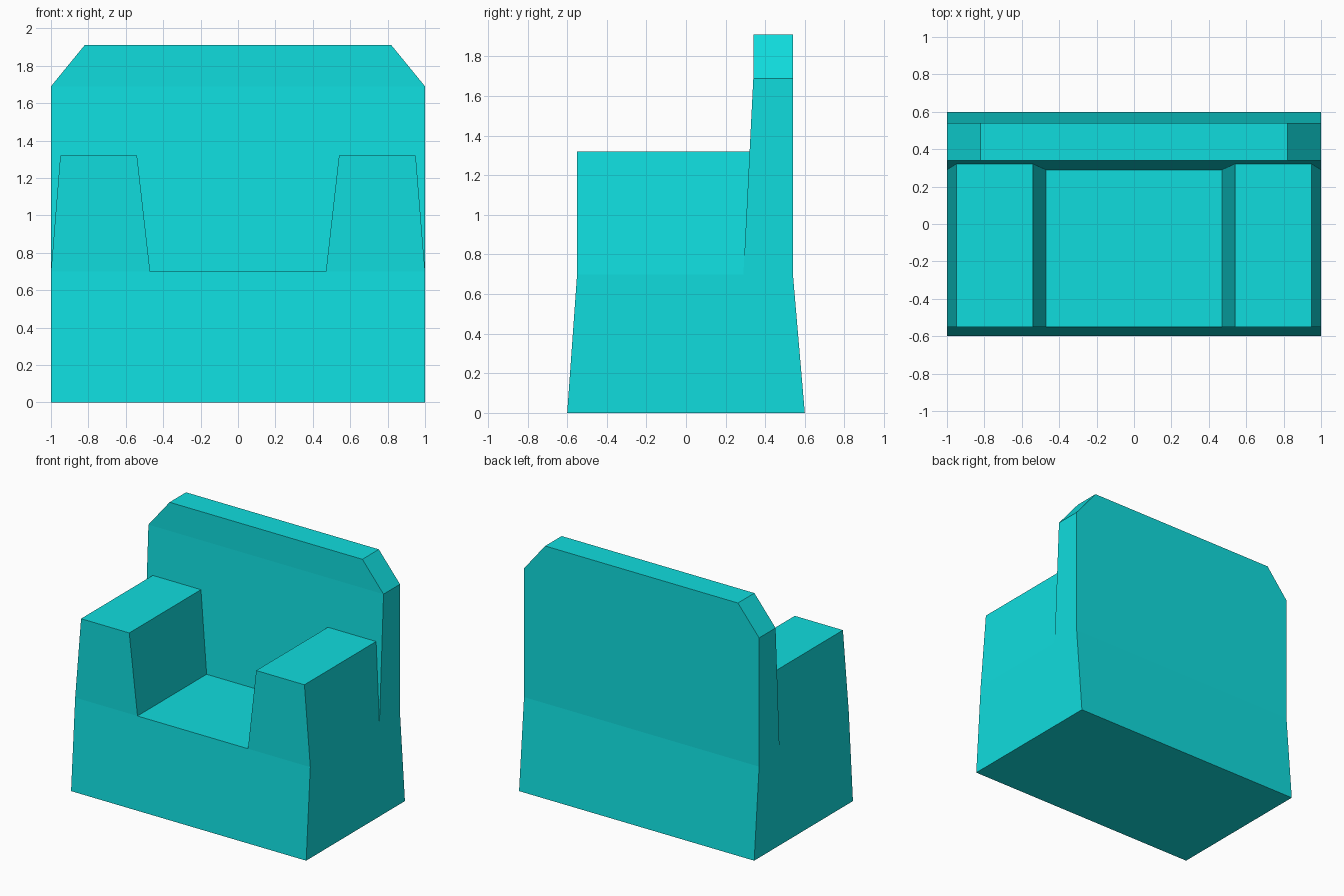
import bpy
import bmesh

cube = bpy.data.objects.get("Cube")
if cube:
    bpy.data.objects.remove(cube, do_unlink=True)

# Single upholstery colour
teal = bpy.data.materials.new("turquoise")
teal.use_nodes = True
colour = (0.005, 0.72, 0.73, 1.0)
teal.diffuse_color = colour
shader = next(n for n in teal.node_tree.nodes if n.type == "BSDF_PRINCIPLED")
shader.inputs["Base Color"].default_value = colour
shader.inputs["Roughness"].default_value = 0.8


def stacked_block(name, sections):
    """Join rectangular sections (z, x0, x1, y0, y1) into a closed flat-sided block."""
    bm = bmesh.new()
    rings = [
        [bm.verts.new(p) for p in ((x0, y0, z), (x1, y0, z), (x1, y1, z), (x0, y1, z))]
        for z, x0, x1, y0, y1 in sections
    ]
    bm.faces.new(rings[0])
    bm.faces.new(rings[-1])
    for low, high in zip(rings, rings[1:]):
        for i in range(4):
            j = (i + 1) % 4
            bm.faces.new((low[i], low[j], high[j], high[i]))
    bmesh.ops.recalc_face_normals(bm, faces=bm.faces)
    mesh = bpy.data.meshes.new(name)
    bm.to_mesh(mesh)
    bm.free()
    mesh.materials.append(teal)
    obj = bpy.data.objects.new(name, mesh)
    bpy.context.collection.objects.link(obj)
    return obj


SEAT_Z = 0.70
FRONT, BACK = -0.55, 0.54

# Seat base, flared towards the floor at front and back
stacked_block("seat_base", [
    (0, -1, 1, -0.60, 0.60),
    (SEAT_Z, -1, 1, FRONT, BACK),
])

# Backrest, leaning front face and clipped top corners
stacked_block("backrest", [
    (SEAT_Z, -1, 1, 0.29, BACK),
    (1.69, -1, 1, 0.34, BACK),
    (1.91, -0.82, 0.82, 0.34, BACK),
])

# Tapered armrests, running back into the backrest
for side, name in ((1, "left_armrest"), (-1, "right_armrest")):
    sections = []
    for z, inner, outer in ((SEAT_Z, 0.47, 1.0), (1.32, 0.54, 0.95)):
        x0, x1 = sorted((side * inner, side * outer))
        sections.append((z, x0, x1, FRONT, 0.40))
    stacked_block(name, sections)
